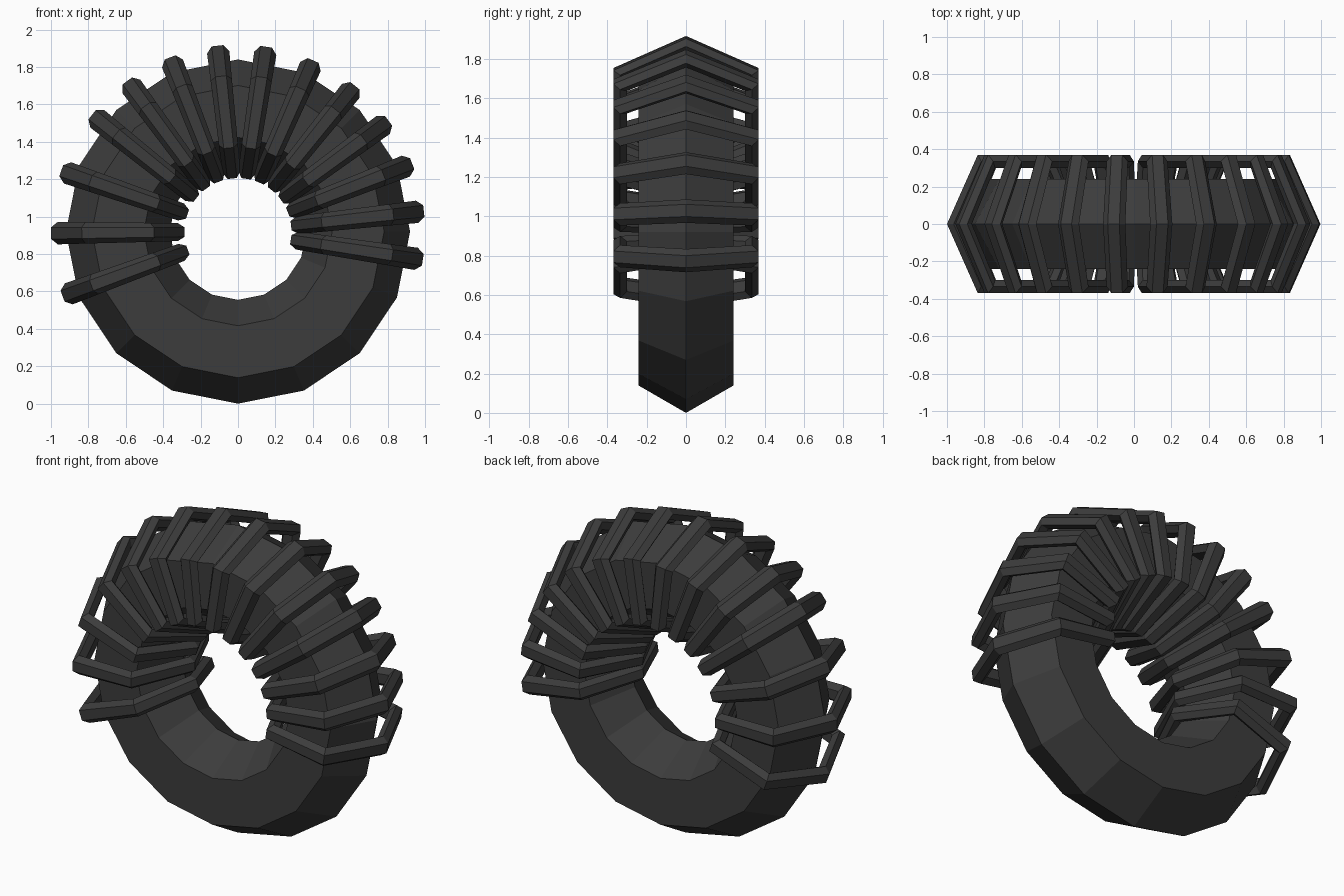
import bpy, bmesh
from math import sin, cos, radians, pi
from mathutils import Vector

if "Cube" in bpy.data.objects:
    bpy.data.objects.remove(bpy.data.objects["Cube"])

CENTRE_Z = 0.92
CORE_R = 0.6425      # radius of the core's centre line
dark = bpy.data.materials.new("dark_iron")
dark.diffuse_color = (0.045, 0.045, 0.045, 1)
dark.use_nodes = True
dark.node_tree.nodes["Principled BSDF"].inputs["Base Color"].default_value = dark.diffuse_color


def closed_sweep(name, loops):
    """Join a closed series of equal loops into one closed tube."""
    bm = bmesh.new()
    rows = [[bm.verts.new(p) for p in loop] for loop in loops]
    n, m = len(rows), len(rows[0])
    for i in range(n):
        a, b = rows[i], rows[(i + 1) % n]
        for j in range(m):
            k = (j + 1) % m
            bm.faces.new((a[j], a[k], b[k], b[j]))
    bmesh.ops.recalc_face_normals(bm, faces=bm.faces)
    mesh = bpy.data.meshes.new(name)
    bm.to_mesh(mesh)
    bm.free()
    mesh.materials.append(dark)
    obj = bpy.data.objects.new(name, mesh)
    bpy.context.collection.objects.link(obj)
    return obj


def place(angle, r, t, y):
    """Point at radial r, tangential t and depth y around the core's axis."""
    return Vector((r * cos(angle) - t * sin(angle), y,
                   CENTRE_Z + r * sin(angle) + t * cos(angle)))


# Ring core: 16 segments with a hexagonal section
hexagon = [i * pi / 3 for i in range(6)]
closed_sweep("ring_core", [
    [place(i * pi / 8, CORE_R + 0.2775 * cos(h), 0, 0.2775 * sin(h)) for h in hexagon]
    for i in range(16)])


# Winding: six-sided loop of flattened hexagonal bar, slimmer towards the hole
def winding(name, angle):
    loops = []
    for h in hexagon:
        half = 0.054 + 0.006 * cos(h)
        section = [(0.0, half), (1.0, half * 0.52), (1.0, -half * 0.52),
                   (0.0, -half), (-1.0, -half * 0.52), (-1.0, half * 0.52)]
        loop = []
        for s, t in section:
            r = CORE_R + (0.321 + 0.036 * s) * cos(h) * (1.0 if abs(cos(h)) > 0.9 else 1.08)
            y = (0.387 + 0.04 * s) * sin(h)
            loop.append(place(angle, r, t, y))
        loops.append(loop)
    closed_sweep(name, loops)


# Tight windings over the top, then wider spaced ones down the left
angles = [-8.7 + 15 * i for i in range(11)] + [161, 180.5, 200.2]
for i, a in enumerate(angles):
    winding(f"winding_{i + 1}", radians(a))
